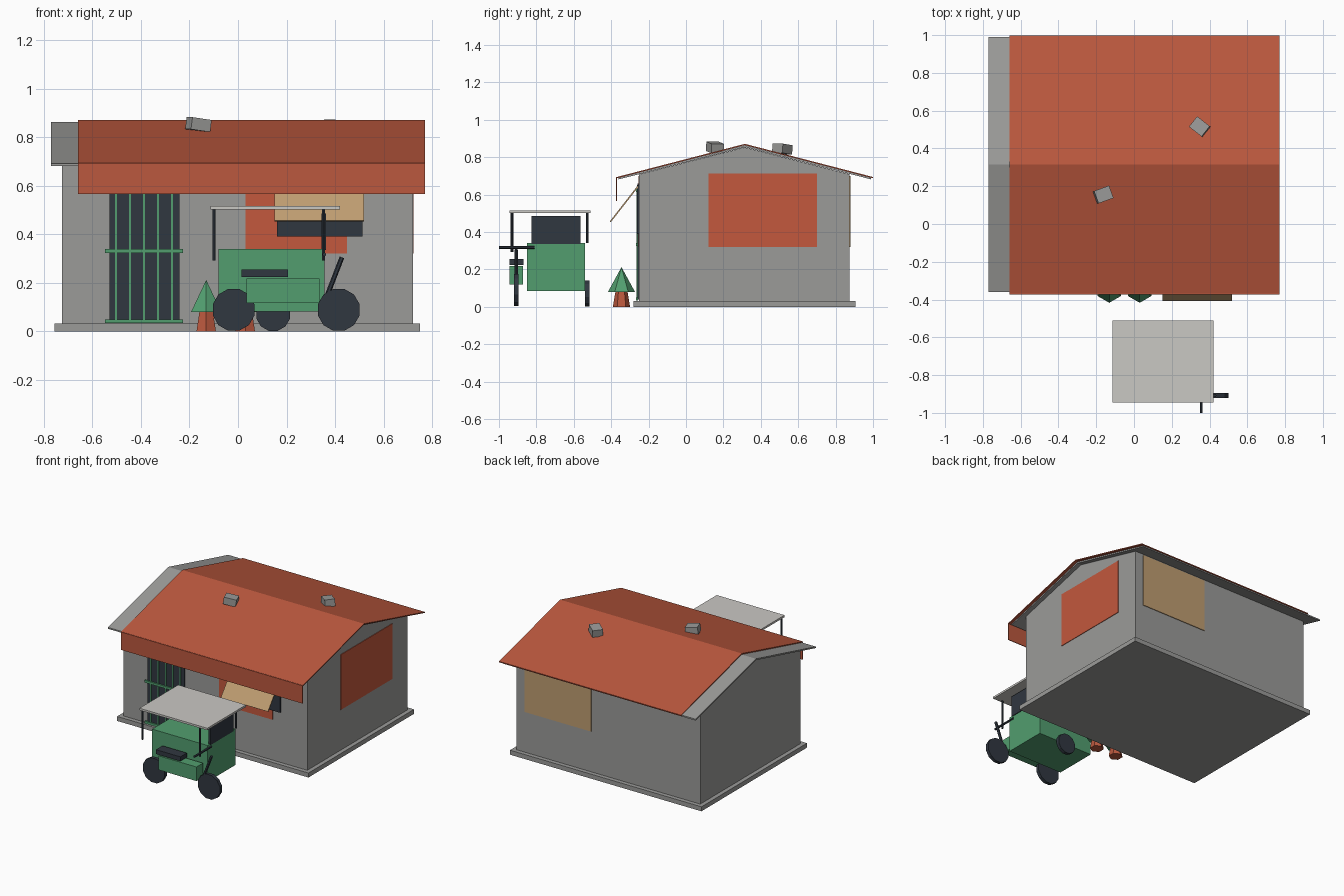
import bpy, bmesh
from math import radians
from mathutils import Matrix, Vector

if "Cube" in bpy.data.objects:
    bpy.data.objects.remove(bpy.data.objects["Cube"], do_unlink=True)


def material(name, srgb):
    linear = [(c / 255 / 12.92) if c < 11 else ((c / 255 + 0.055) / 1.055) ** 2.4 for c in srgb]
    m = bpy.data.materials.new(name)
    m.use_nodes = True
    m.diffuse_color = (*linear, 1)
    m.node_tree.nodes["Principled BSDF"].inputs["Base Color"].default_value = (*linear, 1)
    return m


GREY = material("concrete grey", (155, 155, 153))
RED = material("roof terracotta", (187, 88, 62))
PANEL = material("panel red", (195, 88, 61))
TAN = material("tan wood", (191, 157, 113))
DARK = material("dark slate", (48, 55, 64))
GREEN = material("leaf green", (82, 158, 111))
PALE = material("pale canopy", (202, 200, 196))


def finish(name, bm, mat):
    bmesh.ops.recalc_face_normals(bm, faces=bm.faces)
    me = bpy.data.meshes.new(name)
    bm.to_mesh(me)
    bm.free()
    me.materials.append(mat)
    ob = bpy.data.objects.new(name, me)
    bpy.context.collection.objects.link(ob)
    return ob


def box(name, mat, xs, ys, zs):
    """Box from its extents along each axis."""
    lo, hi = Vector((xs[0], ys[0], zs[0])), Vector((xs[1], ys[1], zs[1]))
    bm = bmesh.new()
    bmesh.ops.create_cube(bm, size=1, matrix=Matrix.Translation((lo + hi) / 2) @ Matrix.Diagonal((*(hi - lo), 1)))
    return finish(name, bm, mat)


def prism(name, mat, profile, x0, x1):
    """Profile of (y, z) points extruded along x."""
    bm = bmesh.new()
    face = bm.faces.new([bm.verts.new((x0, y, z)) for y, z in profile])
    ext = bmesh.ops.extrude_face_region(bm, geom=[face])["geom"]
    bmesh.ops.translate(bm, vec=(x1 - x0, 0, 0), verts=[v for v in ext if isinstance(v, bmesh.types.BMVert)])
    return finish(name, bm, mat)


def rod(name, mat, a, b, r1, r2=None, sides=6, spin=0):
    """Straight cylinder or cone between two points."""
    a, b = Vector(a), Vector(b)
    d = b - a
    place = Matrix.Translation((a + b) / 2) @ d.to_track_quat("Z", "Y").to_matrix().to_4x4()
    bm = bmesh.new()
    bmesh.ops.create_cone(bm, cap_ends=True, segments=sides, radius1=r1, radius2=r1 if r2 is None else r2,
                          depth=d.length, matrix=place @ Matrix.Rotation(spin, 4, "Z"))
    return finish(name, bm, mat)


# House walls and plinth
RIDGE = 0.315
box("plinth", GREY, (-0.755, 0.75), (-0.28, 0.905), (0, 0.032))
prism("walls", GREY, [(-0.25, 0.03), (0.875, 0.03), (0.875, 0.708), (RIDGE, 0.852), (-0.25, 0.708)], -0.725, 0.72)


# Two-layer pitched roof
def roof(name, mat, half, eave, top, thick, x0, x1):
    upper = [(RIDGE - half, eave), (RIDGE, top), (RIDGE + half, eave)]
    prism(name, mat, upper + [(y, z - thick) for y, z in reversed(upper)], x0, x1)


roof("roof_underlay", GREY, 0.675, 0.691, 0.863, 0.01, -0.77, 0.75)
roof("roof_cover", RED, 0.684, 0.694, 0.871, 0.007, -0.66, 0.77)
box("front_valance", RED, (-0.66, 0.77), (-0.373, -0.368), (0.566, 0.693))

# Loose blocks lying on the roof
for name, loc, turn, tilt in (("roof_block_front", (-0.163, 0.155, 0.852), 20, 8),
                              ("roof_block_back", (0.348, 0.515, 0.843), -38, -6)):
    bm = bmesh.new()
    bmesh.ops.create_cube(bm, size=1, matrix=Matrix.Translation(loc) @ Matrix.Rotation(radians(turn), 4, "Z")
                          @ Matrix.Rotation(radians(tilt), 4, "Y") @ Matrix.Diagonal((0.085, 0.07, 0.05, 1)))
    finish(name, bm, GREY)

# Painted wall panels
box("front_panel", PANEL, (0.03, 0.45), (-0.254, -0.248), (0.32, 0.7))
box("side_panel", PANEL, (0.718, 0.724), (0.12, 0.7), (0.32, 0.712))
box("back_panel", TAN, (0.13, 0.655), (0.872, 0.88), (0.32, 0.7))

# Barred door
box("door", DARK, (-0.53, -0.24), (-0.258, -0.248), (0.04, 0.66))
for i in range(5):
    x = -0.503 + i * 0.058
    box(f"door_bar_{i + 1}", GREEN, (x - 0.004, x + 0.004), (-0.264, -0.256), (0.04, 0.62))
for i, z in enumerate((0.042, 0.332, 0.622)):
    box(f"door_rail_{i + 1}", GREEN, (-0.548, -0.226), (-0.268, -0.256), (z - 0.008, z + 0.008))

# Serving window with its propped awning
box("window", DARK, (0.16, 0.513), (-0.262, -0.25), (0.39, 0.65))
prism("awning", TAN, [(-0.255, 0.64), (-0.402, 0.452), (-0.408, 0.456), (-0.261, 0.645)], 0.15, 0.52)

# Potted shrubs
for i, x in enumerate((-0.131, 0.03)):
    rod(f"pot_{i + 1}", RED, (x, -0.345, 0), (x, -0.345, 0.082), 0.046, 0.032, 6)
    rod(f"shrub_{i + 1}", GREEN, (x, -0.345, 0.08), (x, -0.345, 0.212), 0.072, 0, 6)

# Cart body
box("cart_body", GREEN, (-0.08, 0.357), (-0.85, -0.54), (0.083, 0.34))
box("cart_front_box", GREEN, (0.035, 0.335), (-0.945, -0.872), (0.118, 0.218))
box("cart_seat", DARK, (0.015, 0.207), (-0.943, -0.87), (0.224, 0.255))
box("cart_screen", DARK, (0.345, 0.362), (-0.825, -0.565), (0.335, 0.485))

# Cart canopy on four posts
box("cart_canopy", PALE, (-0.113, 0.42), (-0.945, -0.51), (0.502, 0.516))
for side, x in (("right", -0.099), ("left", 0.353)):
    for end, y, z in (("front", -0.93, 0.292), ("back", -0.527, 0.34)):
        rod(f"cart_post_{end}_{side}", DARK, (x, y, z), (x, y, 0.503), 0.007)

# Cart wheels
for name, x, y, r in (("front_right", -0.018, -0.908, 0.089), ("front_left", 0.415, -0.908, 0.089),
                      ("back", 0.145, -0.527, 0.072)):
    rod(f"wheel_{name}", DARK, (x, y - 0.012, r), (x, y + 0.012, r), r, sides=12, spin=radians(15))

# Steering column and handlebar
rod("steering_column", DARK, (0.37, -0.908, 0.155), (0.428, -0.908, 0.305), 0.01)
rod("handlebar", DARK, (0.356, -1, 0.317), (0.356, -0.81, 0.317), 0.008)
